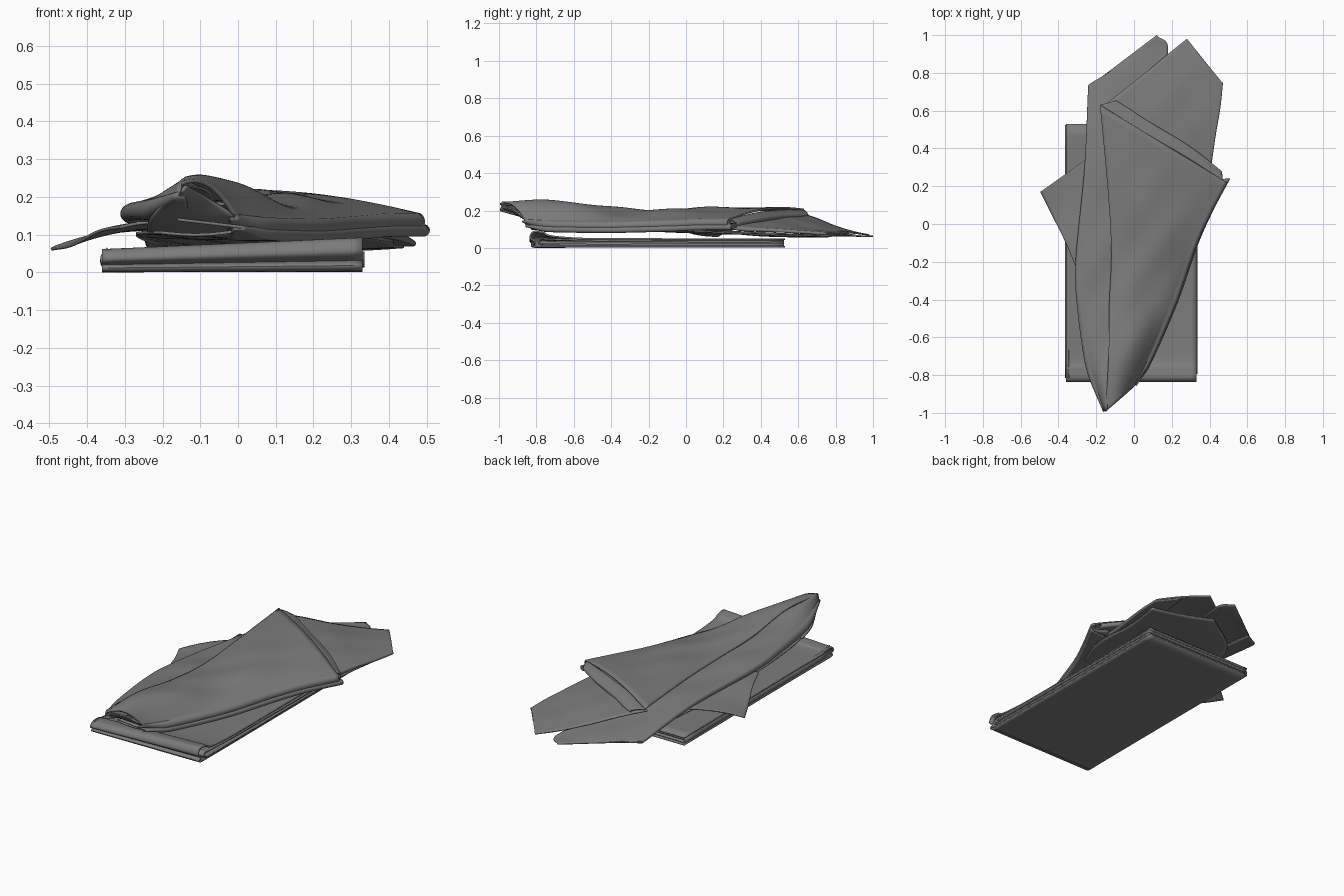
import bpy
from math import sin, cos, pi
from mathutils import Vector

cube = bpy.data.objects.get("Cube")
if cube:
    bpy.data.objects.remove(cube, do_unlink=True)

fabric = bpy.data.materials.new("grey_fabric")
fabric.use_nodes = True
grey = (0.2, 0.2, 0.2, 1)
fabric.diffuse_color = grey
fabric.node_tree.nodes["Principled BSDF"].inputs["Base Color"].default_value = grey


def along(path, t):
    """Point on a smooth curve through the path, t from start to end."""
    pts = [Vector(p) for p in path]
    last = len(pts) - 1
    i = min(int(t * last), last - 1)
    f = t * last - i
    b, c = pts[i], pts[i + 1]
    a = pts[i - 1] if i > 0 else b * 2 - c
    d = pts[i + 2] if i + 2 <= last else c * 2 - b
    return (b * 2 + (c - a) * f + (a * 2 - b * 5 + c * 4 - d) * f ** 2
            + (b * 3 - a - c * 3 + d) * f ** 3) / 2


def cloth(name, rows, thickness):
    """Skin a grid of points and give it fabric thickness."""
    width = len(rows[0])
    verts = [p for row in rows for p in row]
    faces = [(r * width + c, r * width + c + 1, (r + 1) * width + c + 1, (r + 1) * width + c)
             for r in range(len(rows) - 1) for c in range(width - 1)]
    mesh = bpy.data.meshes.new(name)
    mesh.from_pydata(verts, [], faces)
    mesh.materials.append(fabric)
    obj = bpy.data.objects.new(name, mesh)
    bpy.context.collection.objects.link(obj)
    solid = obj.modifiers.new("fabric_thickness", "SOLIDIFY")
    solid.thickness = thickness
    solid.offset = 0
    bpy.ops.object.select_all(action="DESELECT")
    obj.select_set(True)
    bpy.context.view_layer.objects.active = obj
    bpy.ops.object.shade_smooth_by_angle(angle=pi / 4)


def hem(edge, inward, depth, width, steps=10):
    """Points that roll an edge under and run back inside."""
    down = Vector((0, 0, -depth))
    turn = [edge + down * (1 - cos(pi * s / steps)) / 2 - inward * (depth / 2) * sin(pi * s / steps)
            for s in range(1, steps + 1)]
    return turn + [turn[-1] + inward * width * s / 4 for s in range(1, 5)]


def drape(name, left, right, crown=0.0, ease=1.0, wrinkle=0.0, roll=0.0,
          roll_width=0.08, taper=0.0, thickness=0.008, steps=48, across=28):
    """Sheet spanning two edge paths, bulged in the middle, with an optional rolled second edge.
    The bulge and roll shrink towards the end by the taper."""
    rows = []
    for r in range(steps + 1):
        t = r / steps
        a, b = along(left, t), along(right, t)
        size = 1 - taper * t
        row = []
        for c in range(across + 1):
            u = c / across
            p = a.lerp(b, u)
            p.z = a.z + (b.z - a.z) * u ** ease + crown * size * sin(pi * u)
            fade = sin(pi * u) * sin(pi * t)
            p.z += wrinkle * fade * (sin(9 * p.y + 14 * p.x) + sin(17 * p.y - 21 * p.x) / 2)
            row.append(p)
        if roll:
            inward = Vector((a.x - b.x, a.y - b.y, 0)).normalized()
            grow = min(1, 0.2 + 5 * t)
            row += hem(b, inward, roll * size * grow, roll_width * grow)
        rows.append(row)
    cloth(name, rows, thickness)


def folded(name, profile, half_width, centre, lift, thickness):
    """Sheet folded over along its front edge; the fold swells to one side."""
    rows = []
    for s in range(25):
        side = s / 12 - 1
        row = []
        for k in range(91):
            y, z = along(profile, k / 90)
            swell = max(0, -y - 0.55) * lift * side * z / 0.07
            row.append(Vector((centre + half_width * side, y, z + swell)))
        rows.append(row)
    cloth(name, rows, thickness)


# Folded cloth underneath: an outer wrap with a creased front edge around a tucked layer
folded("folded_outer_wrap",
       [(.53, .006), (0, .006), (-.7, .006), (-.8, .006), (-.825, .014), (-.808, .026), (-.832, .045),
        (-.815, .07), (-.765, .069), (-.65, .051), (0, .047), (.53, .047)], .345, -.015, .06, .009)
folded("folded_inner_wrap",
       [(.525, .018), (0, .018), (-.7, .018), (-.77, .02), (-.79, .032), (-.77, .046),
        (-.7, .043), (0, .035), (.525, .035)], .345, -.01, .03, .009)

# Rounded fold closing the left side of the folded cloth
side_fold = []
for s in range(13):
    y = -.815 + 1.34 * s / 12
    height = .047 + max(0, -y - .65) * .1
    side_fold.append([Vector((-.345 - .016 * sin(pi * k / 10), y, .006 + (height - .006) * k / 10))
                      for k in range(11)])
cloth("folded_side_edge", side_fold, .008)

# Long lower layer, from the front tip to the flat back flap, rolled on its outer side
drape("lower_layer",
      [(-.14, -.98, .23), (-.08, -.74, .215), (-.05, -.4, .165), (-.03, -.15, .155),
       (.08, .5, .11), (.18, .91, .066), (.12, 1, .062)],
      [(-.155, -.99, .21), (-.23, -.75, .19), (-.28, -.42, .18), (-.29, -.18, .165),
       (-.25, .3, .135), (-.235, .7, .08), (-.235, .73, .068)],
      crown=.02, ease=1.7, wrinkle=.008, roll=.056, roll_width=.1, taper=.95)

# Side corner hanging down on the model's right
drape("side_corner",
      [(-.31, -.22, .12), (-.37, -.08, .108), (-.44, .06, .072), (-.495, .17, .061)],
      [(-.15, -.2, .12), (-.15, 0, .12), (-.16, .2, .12), (-.2, .38, .115)], crown=.012, ease=.8)

# Broad top layer with a rolled outer edge
top_right = [(-.01, -.865, .15), (.07, -.72, .142), (.2, -.42, .138), (.305, -.12, .145),
             (.385, .06, .152), (.475, .23, .153)]
drape("top_layer",
      [(-.15, -.995, .235), (-.135, -.72, .248), (-.13, -.42, .205), (-.12, -.14, .193),
       (-.14, .2, .2), (-.18, .63, .205)],
      top_right, crown=.017, ease=2, wrinkle=.009, roll=.038, thickness=.01)

# Second rolled fold tucked below the top layer
drape("tucked_fold",
      [(x - .15, y, z - .01) for x, y, z in top_right],
      [(x + .018, y + .01, z - .03) for x, y, z in top_right],
      roll=.024, roll_width=.1)

# Folded lip along the back of the top layer
drape("back_lip",
      [(-.18, .63, .2), (0, .51, .2), (.25, .37, .185), (.47, .23, .15)],
      [(-.1, .65, .18), (.05, .545, .18), (.28, .405, .165), (.465, .265, .14)],
      crown=.004, roll=.02, roll_width=.05, across=8)

# Back layer coming out of the lip, rolled along its outer edge
drape("back_layer",
      [(-.18, .61, .185), (-.08, .69, .16), (.06, .8, .115), (.18, .9, .085), (.28, .98, .069)],
      [(.38, .22, .12), (.4, .32, .108), (.425, .48, .1), (.45, .62, .09), (.465, .75, .08)],
      crown=.018, wrinkle=.005, roll=.018, roll_width=.14, taper=.6)

# Underside closing the draped cloth
drape("underside_layer",
      [(-.2, -.82, .105), (-.25, -.6, .105), (-.27, -.2, .1), (-.24, .3, .085), (-.16, .6, .072), (.1, .8, .068)],
      [(0, -.83, .11), (.09, -.65, .1), (.25, -.2, .1), (.4, .15, .085), (.41, .45, .07), (.44, .68, .068)],
      wrinkle=-.004, crown=-.008)

# Front gather joining the puffed front end to the underside
drape("front_gather",
      [(-.155, -.985, .22), (-.2, -.9, .18), (-.235, -.81, .14), (-.24, -.72, .11)],
      [(-.14, -.975, .232), (-.07, -.9, .19), (-.01, -.86, .15), (.02, -.8, .11)],
      crown=-.008, across=16)
